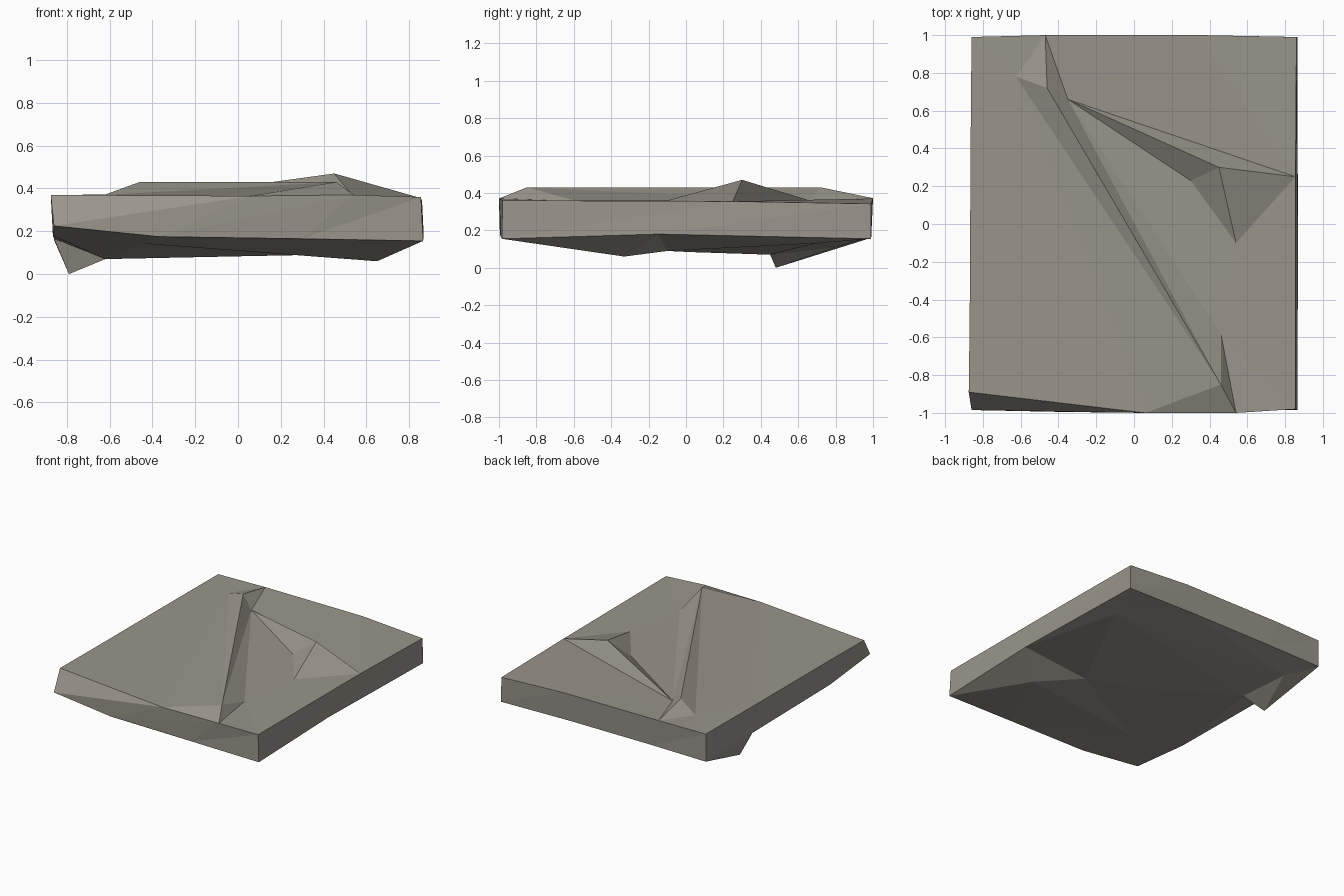
import bpy, bmesh
from mathutils import Vector
from mathutils.geometry import delaunay_2d_cdt

if "Cube" in bpy.data.objects:
    bpy.data.objects.remove(bpy.data.objects["Cube"])

# One flat stone colour
stone = bpy.data.materials.new("warm_grey_stone")
stone.diffuse_color = (0.32, 0.30, 0.26, 1)
stone.use_nodes = True
stone.node_tree.nodes["Principled BSDF"].inputs["Base Color"].default_value = stone.diffuse_color

# Upper and lower rims, counter-clockwise from the front left corner
top_rim = [(-.875, -.89, .37), (.06, -1, .365), (.54, -1, .37), (.855, -.98, .36),
           (.855, .25, .355), (.86, .99, .342), (.35, 1, .37), (-.47, 1, .372),
           (-.86, .99, .37), (-.865, .43, .37), (-.87, -.5, .37)]
low_rim = [(-.86, -.985, .225), (-.37, -.995, .175), (.3, -.99, .165), (.865, -.985, .155),
           (.868, -.15, .18), (.865, .99, .155), (.3, .99, .165), (-.4, .99, .165),
           (-.86, .99, .16), (-.86, .43, .165), (-.865, -.5, .18)]

# Raised diagonal ridge and the sharp peak beside it
ridge = {"a": (-.46, .72, .43), "b": (.46, -.85, .43), "p0": (-.625, .78, .37),
         "p2": (-.35, .66, .36), "p3": (.46, -.58, .355),
         "peak": (.45, .30, .47), "q0": (.30, .23, .362), "q1": (.54, -.1, .36)}
ridge_edges = ["a b", "a p0", "a p2", "p0 b", "p2 b", "p2 p3", "b p3",
               "p2 peak", "p2 q0", "q0 peak", "q0 q1", "q1 peak"]
# Creases that run out to a rim point
ridge_to_rim = [("a", 7), ("p0", 7), ("p2", 7), ("b", 1), ("p0", 1), ("b", 2), ("p3", 2),
                ("peak", 4), ("q1", 4), ("p2", 4)]

# Rough underside with a hanging spike
under = {"front": (.65, -.33, .06), "side": (.36, -.1, .09), "mid": (.05, .02, .084),
         "left": (-.45, -.57, .143), "spike": (-.79, .48, 0), "root": (-.62, .45, .07),
         "heel": (-.70, .80, .11), "corner": (.74, .69, .13)}
under_edges = ["spike root", "spike heel", "root heel", "root mid", "mid left", "mid side",
               "side front", "side corner", "left front", "left root", "heel corner"]
under_to_rim = [("root", 9), ("spike", 9), ("heel", 8), ("spike", 8), ("side", 4)]


def skin(bm, rim, inner, creases, to_rim):
    """Triangulated surface inside a rim, folded along the creases."""
    pts = list(rim) + list(inner.values())
    n = len(rim)
    idx = {k: n + i for i, k in enumerate(inner)}
    edges = [(i, (i + 1) % n) for i in range(n)]
    edges += [tuple(idx[k] for k in c.split()) for c in creases]
    edges += [(idx[k], r) for k, r in to_rim]
    co, _, faces, orig, _, _ = delaunay_2d_cdt(
        [Vector(p[:2]) for p in pts], edges, [], 1, 1e-5)
    verts = []
    for c, o in zip(co, orig):
        z = pts[o[0]][2] if o else min(pts, key=lambda p: (Vector(p[:2]) - c).length)[2]
        verts.append(bm.verts.new((c.x, c.y, z)))
    for f in faces:
        bm.faces.new([verts[i] for i in f])


bm = bmesh.new()
skin(bm, top_rim, ridge, ridge_edges, ridge_to_rim)
skin(bm, low_rim, under, under_edges, under_to_rim)

# Side walls between the two rims
n = len(top_rim)
for i in range(n):
    j = (i + 1) % n
    a, b, c, d = (bm.verts.new(p) for p in (low_rim[i], low_rim[j], top_rim[j], top_rim[i]))
    bm.faces.new((a, b, c))
    bm.faces.new((a, c, d))

bmesh.ops.remove_doubles(bm, verts=bm.verts, dist=1e-4)
bmesh.ops.recalc_face_normals(bm, faces=bm.faces)
mesh = bpy.data.meshes.new("stone_slab")
bm.to_mesh(mesh)
bm.free()
mesh.materials.append(stone)
bpy.context.collection.objects.link(bpy.data.objects.new("stone_slab", mesh))
